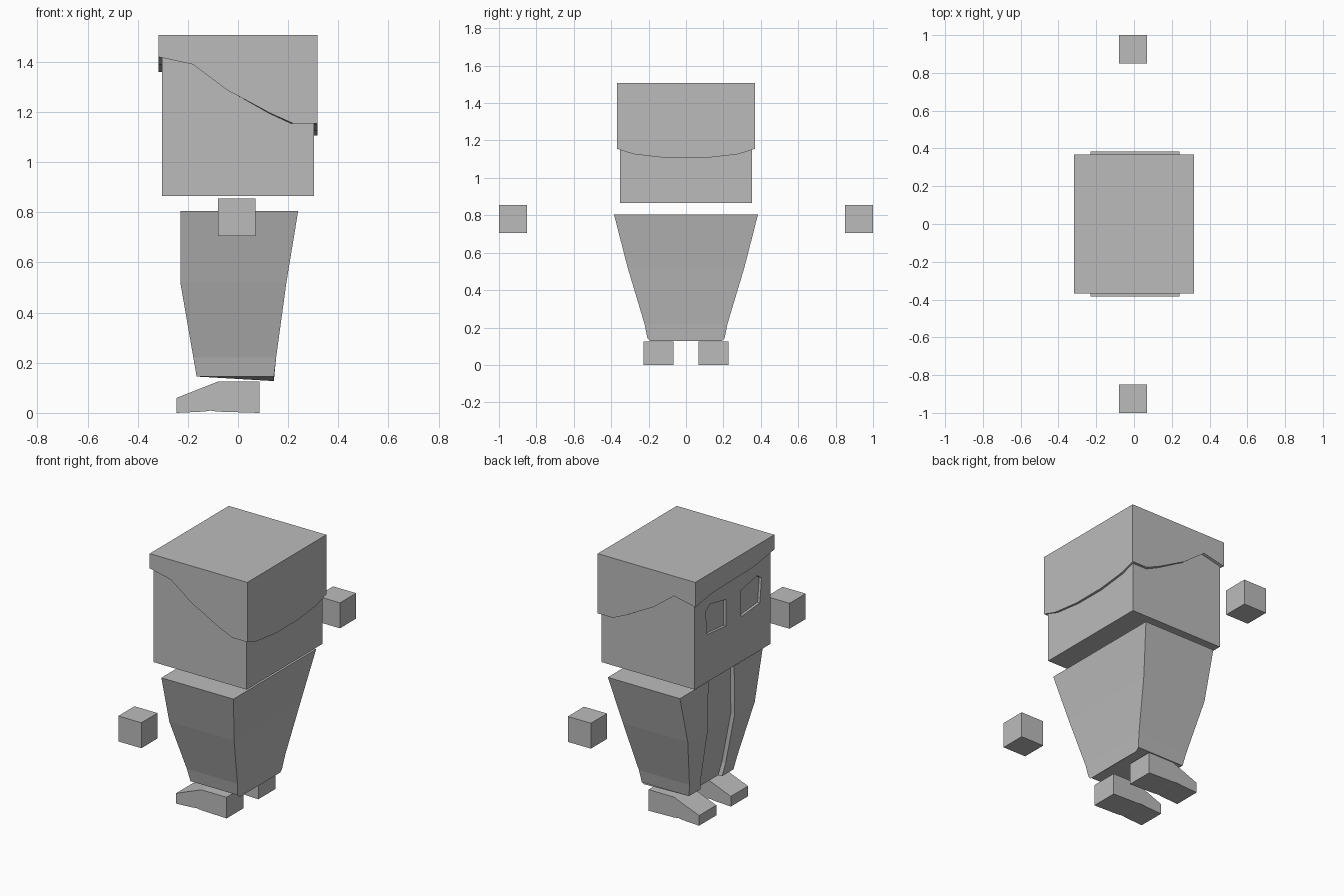
import bpy, bmesh

if "Cube" in bpy.data.objects:
    bpy.data.objects.remove(bpy.data.objects["Cube"])

grey = bpy.data.materials.new("plain grey")
grey.diffuse_color = (0.5, 0.5, 0.5, 1)
grey.use_nodes = True
grey.node_tree.nodes["Principled BSDF"].inputs["Base Color"].default_value = grey.diffuse_color


def loft(name, loops):
    """Join equal-length loops of points into a closed solid."""
    bm = bmesh.new()
    rings = [[bm.verts.new(p) for p in loop] for loop in loops]
    n = len(rings[0])
    for a, b in zip(rings, rings[1:]):
        for i in range(n):
            j = (i + 1) % n
            bm.faces.new((a[i], a[j], b[j], b[i]))
    bm.faces.new(rings[0][::-1])
    bm.faces.new(rings[-1])
    bmesh.ops.recalc_face_normals(bm, faces=bm.faces)
    mesh = bpy.data.meshes.new(name)
    bm.to_mesh(mesh)
    bm.free()
    mesh.materials.append(grey)
    obj = bpy.data.objects.new(name, mesh)
    bpy.context.collection.objects.link(obj)
    return obj


def box(name, x0, x1, y0, y1, z0, z1):
    ring = [(x0, y0), (x1, y0), (x1, y1), (x0, y1)]
    return loft(name, [[(x, y, z) for x, y in ring] for z in (z0, z1)])


# Head with two shallow eye sockets in its -x face
HX, HY = 0.303, 0.352
head = box("head", -HX, HX, -HY, HY, 0.865, 1.48)
eye = [(0.07, 1.13), (0.07, 1.285), (0.22, 1.315), (0.26, 1.285), (0.245, 1.145)]
for s in (1, -1):
    cutter = loft("eye_cutter", [[(x, s * y - 0.01, z) for y, z in eye]
                                 for x in (-0.35, -HX + 0.015)])
    mod = head.modifiers.new("eye socket", "BOOLEAN")
    mod.operation, mod.solver, mod.object = "DIFFERENCE", "EXACT", cutter
    bpy.context.view_layer.objects.active = head
    bpy.ops.object.modifier_apply(modifier=mod.name)
    bpy.data.objects.remove(cutter)

# Hair cap: hollow shell with a wavy lower edge
CX, CY, TOP = 0.318, 0.368, 1.507
side = [(-0.18, 1.39), (-0.04, 1.285), (0.0, 1.265), (0.13, 1.195), (0.22, 1.155)]
back = [(-0.28, 1.127), (-0.1, 1.106), (0.1, 1.106), (0.28, 1.127)]
edge = [(-CX, -CY, 1.42)] + [(x, -CY, z) for x, z in side]
edge += [(CX, -CY, 1.155)] + [(CX, y, z) for y, z in back] + [(CX, CY, 1.155)]
edge += [(x, CY, z) for x, z in reversed(side)]
edge += [(-CX, CY, 1.36), (-CX, 0.2, 1.385), (-CX, -0.17, 1.39)]
kx, ky = (HX + 0.001) / CX, (HY + 0.001) / CY
inner = [(x * kx, y * ky, z) for x, y, z in edge]
loft("hair", [[(x, y, 1.49) for x, y, z in inner], inner, edge,
              [(x, y, TOP) for x, y, z in edge]])

# Tapered coat with a recessed opening down its -x side
sections = [  # height, -x side, +x side, half width, half opening
    (0.805, -0.23, 0.24, 0.385, 0.12),
    (0.52, -0.23, 0.193, 0.312, 0.125),
    (0.22, -0.178, 0.152, 0.222, 0.115),
    (0.145, -0.165, 0.143, 0.207, 0.1),
]
loops = []
for z, f, b, h, g in sections:
    low = 0.127 if z < 0.2 else z  # dipped hem
    m = h * 0.92
    loops.append([(f, -h, z), (b, -h, z), (b, -m, low), (b, m, low), (b, h, z),
                  (f, h, z), (f, g, z), (f + 0.025, g, z),
                  (f + 0.025, -g, z), (f, -g, z)])
loft("coat", loops)

# Feet with sloping toes, and floating cube hands
foot = [(-0.245, 0.0), (-0.14, 0.005), (-0.11, 0.009), (-0.08, 0.005), (0.085, 0.0),
        (0.085, 0.125), (-0.08, 0.125), (-0.245, 0.06)]
for s, label in ((-1, "right"), (1, "left")):
    loft(label + "_foot", [[(x, y, z) for x, z in foot]
                           for y in (s * 0.148 - 0.08, s * 0.148 + 0.08)])
    box(label + "_hand", -0.08, 0.07, s * 0.925 - 0.075, s * 0.925 + 0.075, 0.705, 0.855)
